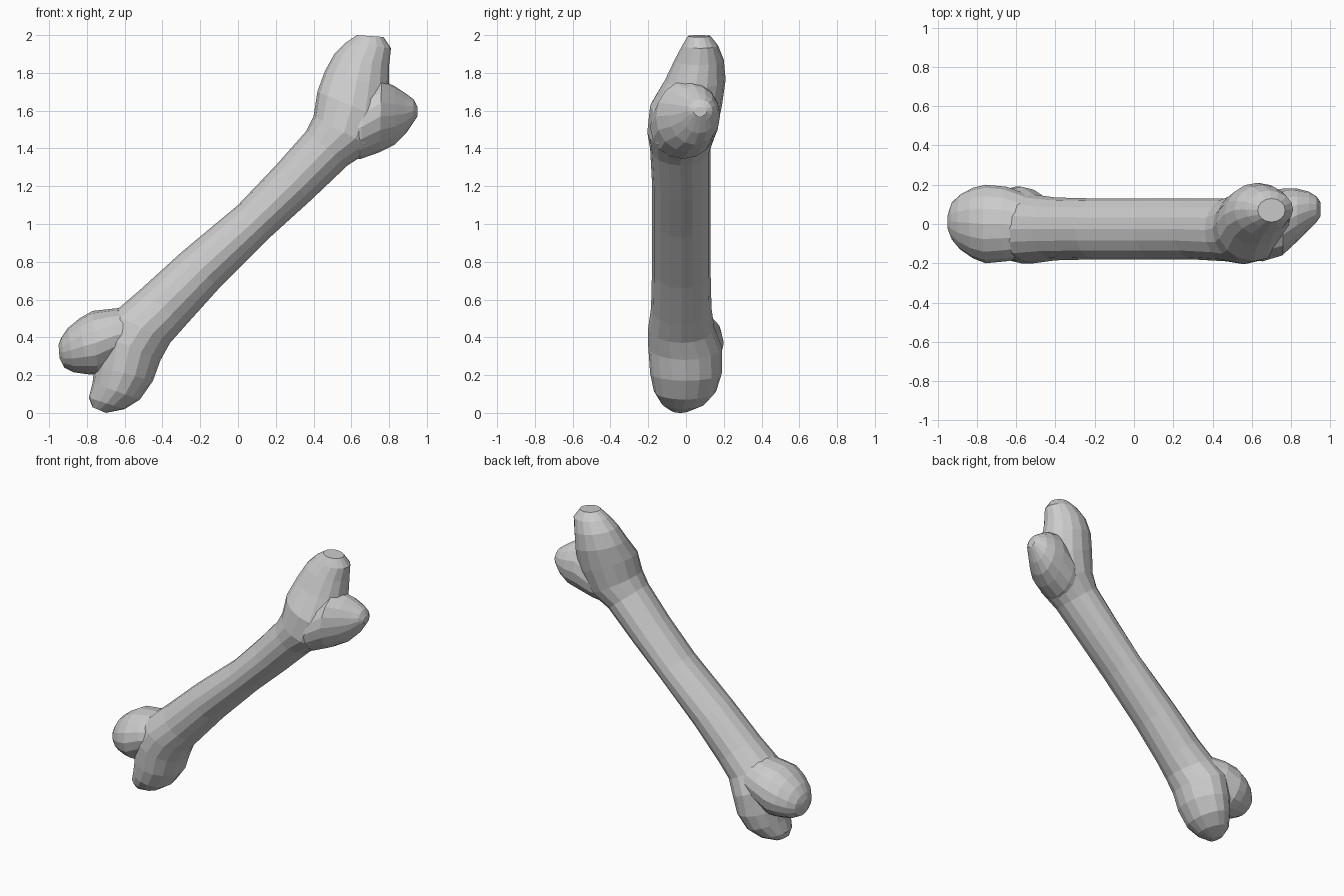
import bpy, bmesh, math
from mathutils import Vector

SIDES = 16


def loft(name, stations):
    """Tube through oval rings: each station gives the two silhouette points
    (x1, z1) and (x2, z2) seen from the front, plus the y range."""
    bm = bmesh.new()
    rings = []
    for x1, z1, x2, z2, ylo, yhi in stations:
        mid = Vector(((x1 + x2) / 2, (ylo + yhi) / 2, (z1 + z2) / 2))
        u = Vector(((x2 - x1) / 2, 0, (z2 - z1) / 2))
        v = Vector((0, (yhi - ylo) / 2, 0))
        ring = []
        for i in range(SIDES):
            a = 2 * math.pi * i / SIDES
            ring.append(bm.verts.new(mid + u * math.cos(a) + v * math.sin(a)))
        rings.append(ring)
    for a, b in zip(rings, rings[1:]):
        for i in range(SIDES):
            j = (i + 1) % SIDES
            bm.faces.new((a[i], a[j], b[j], b[i]))
    bm.faces.new(rings[0])
    bm.faces.new(rings[-1])
    bmesh.ops.recalc_face_normals(bm, faces=bm.faces)
    mesh = bpy.data.meshes.new(name)
    bm.to_mesh(mesh)
    bm.free()
    obj = bpy.data.objects.new(name, mesh)
    bpy.context.collection.objects.link(obj)
    return obj


# Shaft running from the lower inner knuckle up to the tall upper knob
bone = loft("bone", [
    (-0.77, 0.03, -0.70, 0.00, -0.08, 0.02),
    (-0.79, 0.08, -0.60, 0.02, -0.13, 0.10),
    (-0.77, 0.16, -0.52, 0.07, -0.17, 0.16),
    (-0.76, 0.25, -0.45, 0.17, -0.19, 0.19),
    (-0.74, 0.42, -0.41, 0.28, -0.20, 0.19),
    (-0.66, 0.53, -0.36, 0.37, -0.20, 0.15),
    (-0.52, 0.65, -0.28, 0.46, -0.185, 0.135),
    (-0.30, 0.85, -0.10, 0.66, -0.18, 0.13),
    (0.00, 1.10, 0.17, 0.93, -0.18, 0.13),
    (0.20, 1.31, 0.385, 1.125, -0.18, 0.13),
    (0.36, 1.49, 0.58, 1.31, -0.19, 0.13),
    (0.40, 1.57, 0.72, 1.40, -0.205, 0.16),
    (0.42, 1.70, 0.79, 1.55, -0.19, 0.19),
    (0.46, 1.81, 0.80, 1.72, -0.11, 0.21),
    (0.51, 1.90, 0.80, 1.84, -0.06, 0.20),
    (0.57, 1.96, 0.81, 1.93, -0.02, 0.17),
    (0.63, 2.00, 0.77, 1.99, 0.01, 0.13),
])

# Upper side knob
upper_knob = loft("upper_knob", [
    (0.55, 1.64, 0.57, 1.34, -0.18, 0.14),
    (0.66, 1.68, 0.65, 1.345, -0.19, 0.16),
    (0.76, 1.76, 0.75, 1.38, -0.16, 0.18),
    (0.83, 1.73, 0.83, 1.42, -0.09, 0.18),
    (0.89, 1.69, 0.89, 1.48, -0.03, 0.165),
    (0.93, 1.66, 0.93, 1.54, 0.01, 0.14),
    (0.95, 1.62, 0.95, 1.57, 0.04, 0.11),
])

# Lower outer knuckle
lower_knuckle = loft("lower_knuckle", [
    (-0.58, 0.56, -0.50, 0.30, -0.17, 0.15),
    (-0.68, 0.55, -0.62, 0.27, -0.19, 0.19),
    (-0.77, 0.54, -0.74, 0.20, -0.20, 0.20),
    (-0.84, 0.50, -0.80, 0.205, -0.175, 0.185),
    (-0.90, 0.45, -0.87, 0.215, -0.13, 0.15),
    (-0.935, 0.40, -0.92, 0.24, -0.08, 0.11),
    (-0.95, 0.36, -0.945, 0.29, -0.03, 0.05),
])

# Merge the knobs into the bone
bpy.context.view_layer.objects.active = bone
for knob in (upper_knob, lower_knuckle):
    mod = bone.modifiers.new("union", "BOOLEAN")
    mod.operation = "UNION"
    mod.solver = "EXACT"
    mod.object = knob
    bpy.ops.object.modifier_apply(modifier=mod.name)
    bpy.data.objects.remove(knob)
